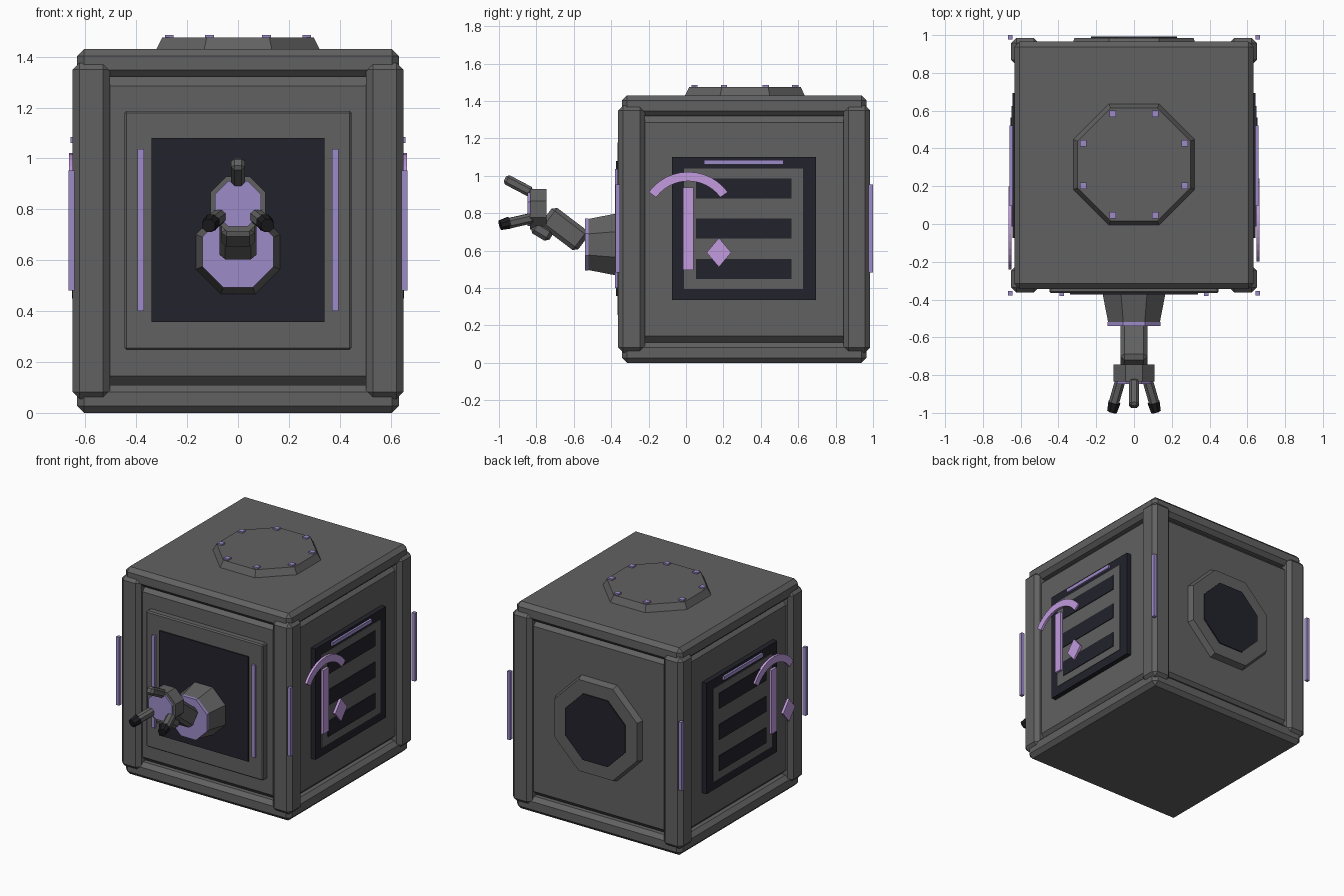
import bpy, bmesh, math
from mathutils import Vector, Matrix

if "Cube" in bpy.data.objects:
    bpy.data.objects.remove(bpy.data.objects["Cube"])


def material(name, rgb):
    m = bpy.data.materials.new(name)
    m.diffuse_color = (*rgb, 1)
    m.use_nodes = True
    m.node_tree.nodes["Principled BSDF"].inputs["Base Color"].default_value = m.diffuse_color
    return m


GREY = material("dark grey metal", (0.12, 0.12, 0.12))
NAVY = material("navy black", (0.016, 0.016, 0.025))
BLACK = material("black claw", (0.012, 0.012, 0.015))
LILAC = material("lilac light", (0.34, 0.26, 0.58))
PINK = material("pink lilac trim", (0.54, 0.33, 0.73))
CY = 0.311  # middle of the body in y
CZ = 0.718  # middle of the side panels in z


def finish(bm, name, mat):
    bmesh.ops.recalc_face_normals(bm, faces=bm.faces)
    mesh = bpy.data.meshes.new(name)
    bm.to_mesh(mesh)
    bm.free()
    mesh.materials.append(mat)
    ob = bpy.data.objects.new(name, mesh)
    bpy.context.collection.objects.link(ob)
    return ob


def chamfer(bm, width):
    if width:
        bmesh.ops.bevel(bm, geom=bm.edges[:], offset=width, segments=1,
                        affect='EDGES', profile=0.5)


def box(name, x, y, z, mat, bevel=0):
    """Box given by its (low, high) range on each axis."""
    bm = bmesh.new()
    bmesh.ops.create_cube(bm, size=1)
    size = [abs(r[1] - r[0]) for r in (x, y, z)]
    mid = [(r[1] + r[0]) / 2 for r in (x, y, z)]
    bmesh.ops.scale(bm, vec=size, verts=bm.verts)
    bmesh.ops.translate(bm, vec=mid, verts=bm.verts)
    chamfer(bm, bevel)
    return finish(bm, name, mat)


def between(p0, p1):
    p0, p1 = Vector(p0), Vector(p1)
    d = p1 - p0
    return Matrix.Translation((p0 + p1) / 2) @ d.to_track_quat('Z', 'Y').to_matrix().to_4x4(), d.length


def octagon(name, p0, p1, a0, a1, mat):
    """Eight-sided prism from p0 to p1; a0, a1 are centre-to-flat radii."""
    m, length = between(p0, p1)
    k = 1 / math.cos(math.pi / 8)
    bm = bmesh.new()
    bmesh.ops.create_cone(bm, cap_ends=True, segments=8, radius1=a0 * k, radius2=a1 * k, depth=length)
    # put flats square to the axes whatever the starting angle
    v = bm.verts[:][0].co
    turn = math.pi / 8 - math.atan2(v.y, v.x)
    bm.transform(m @ Matrix.Rotation(turn, 4, 'Z'))
    return finish(bm, name, mat)


def bar(name, p0, p1, w, h, mat, bevel):
    """Chamfered bar running from p0 to p1."""
    m, length = between(p0, p1)
    bm = bmesh.new()
    bmesh.ops.create_cube(bm, size=1)
    bmesh.ops.scale(bm, vec=(w, h, length), verts=bm.verts)
    chamfer(bm, bevel)
    bm.transform(m)
    return finish(bm, name, mat)


def side_plate(name, points, x0, x1, mat):
    """Flat (y, z) outline given thickness along x."""
    bm = bmesh.new()
    f = bm.faces.new([bm.verts.new((x0, y, z)) for y, z in points])
    r = bmesh.ops.extrude_face_region(bm, geom=[f])
    bmesh.ops.translate(bm, vec=(x1 - x0, 0, 0),
                        verts=[v for v in r["geom"] if isinstance(v, bmesh.types.BMVert)])
    return finish(bm, name, mat)


# Body core, top and bottom slabs
box("body_core", (-.61, .61), (-.322, .944), (.10, 1.33), GREY, .045)
for name, z in (("bottom_slab", (0, .11)), ("top_slab", (1.32, 1.43))):
    box(name, (-.632, .632), (-.343, .965), z, GREY, .027)

# Corner posts with light strips
for sx in (-1, 1):
    for sy in (-1, 1):
        box("corner_post", (sx * .503, sx * .65), (CY + sy * .53, CY + sy * .674),
            (.055, 1.376), GREY, .027)
        box("corner_light", (sx * .643, sx * .667), (CY + sy * .665, CY + sy * .689),
            (.482, .953), LILAC)

# Top hatch with eight small lamps
octagon("top_hatch", (0, .315, 1.42), (0, .315, 1.475), .325, .298, GREY)
for i in range(8):
    a = math.pi / 8 + i * math.pi / 4
    x, y = .292 * math.cos(a), .315 + .292 * math.sin(a)
    box("hatch_lamp", (x - .017, x + .017), (y - .017, y + .017), (1.465, 1.485), LILAC)

# Front door
box("front_door", (-.447, .447), (-.366, -.30), (.248, 1.186), GREY, .008)
box("front_dark_panel", (-.34, .34), (-.374, -.36), (.357, 1.08), NAVY)
for s in (-1, 1):
    box("front_light", (s * .37, s * .395), (-.38, -.36), (.40, 1.037), LILAC)

# Back port
octagon("back_port", (0, .93, CZ), (0, .985, CZ), .335, .315, GREY)
octagon("back_port_glass", (0, .98, CZ), (0, .992, CZ), .228, .228, NAVY)

# Side vents and ornaments
for s in (-1, 1):
    box("vent_frame", (s * .59, s * .644), (-.075, .694), (.337, 1.102), NAVY)
    box("vent_plate", (s * .63, s * .648), (-.012, .626), (.396, 1.038), GREY)
    for z in (.502, .718, .933):
        box("vent_slot", (s * .64, s * .653), (.053, .565), (z - .053, z + .053), NAVY)
    box("vent_light", (s * .635, s * .658), (.096, .522), (1.06, 1.085), LILAC)
    x0, x1 = s * .648, s * .665
    angles = [math.radians(-54 + 108 * i / 12) for i in range(13)]
    c = .012
    outline = [(s * (c + .261 * math.sin(a)), .76 + .261 * math.cos(a)) for a in angles]
    outline += [(s * (c + .212 * math.sin(a)), .76 + .212 * math.cos(a)) for a in reversed(angles)]
    side_plate("trim_arc", outline, x0, x1, PINK)
    box("trim_bar", (x0, x1), (s * (c - .029), s * (c + .029)), (.497, .937), PINK)
    side_plate("trim_diamond", [(s * (.176 + u), .59 + v) for u, v in
                                ((.066, 0), (0, .078), (-.066, 0), (0, -.078))], x0, x1, PINK)

# Arm socket, arm and wrist
octagon("arm_socket", (0, -.37, .633), (0, -.525, .633), .166, .136, GREY)
octagon("socket_light", (0, -.52, .633), (0, -.54, .633), .14, .14, LILAC)
bar("arm", (0, -.55, .642), (0, -.745, .79), .145, .13, GREY, .022)
bar("wrist", (0, -.72, .675), (0, -.82, .735), .13, .075, GREY, .02)

# Hand with three claws
octagon("palm", (0, -.745, .822), (0, -.835, .822), .108, .108, GREY)
octagon("palm_light", (0, -.83, .822), (0, -.848, .822), .09, .09, LILAC)
bar("upper_finger", (0, -.825, .91), (0, -.968, .985), .055, .055, GREY, .014)
for s in (-1, 1):
    bar("lower_finger", (s * .07, -.82, .775), (s * .112, -.965, .742), .055, .055, GREY, .014)
    octagon("claw_tip", (s * .104, -.945, .749), (s * .116, -.993, .736), .032, .026, BLACK)
